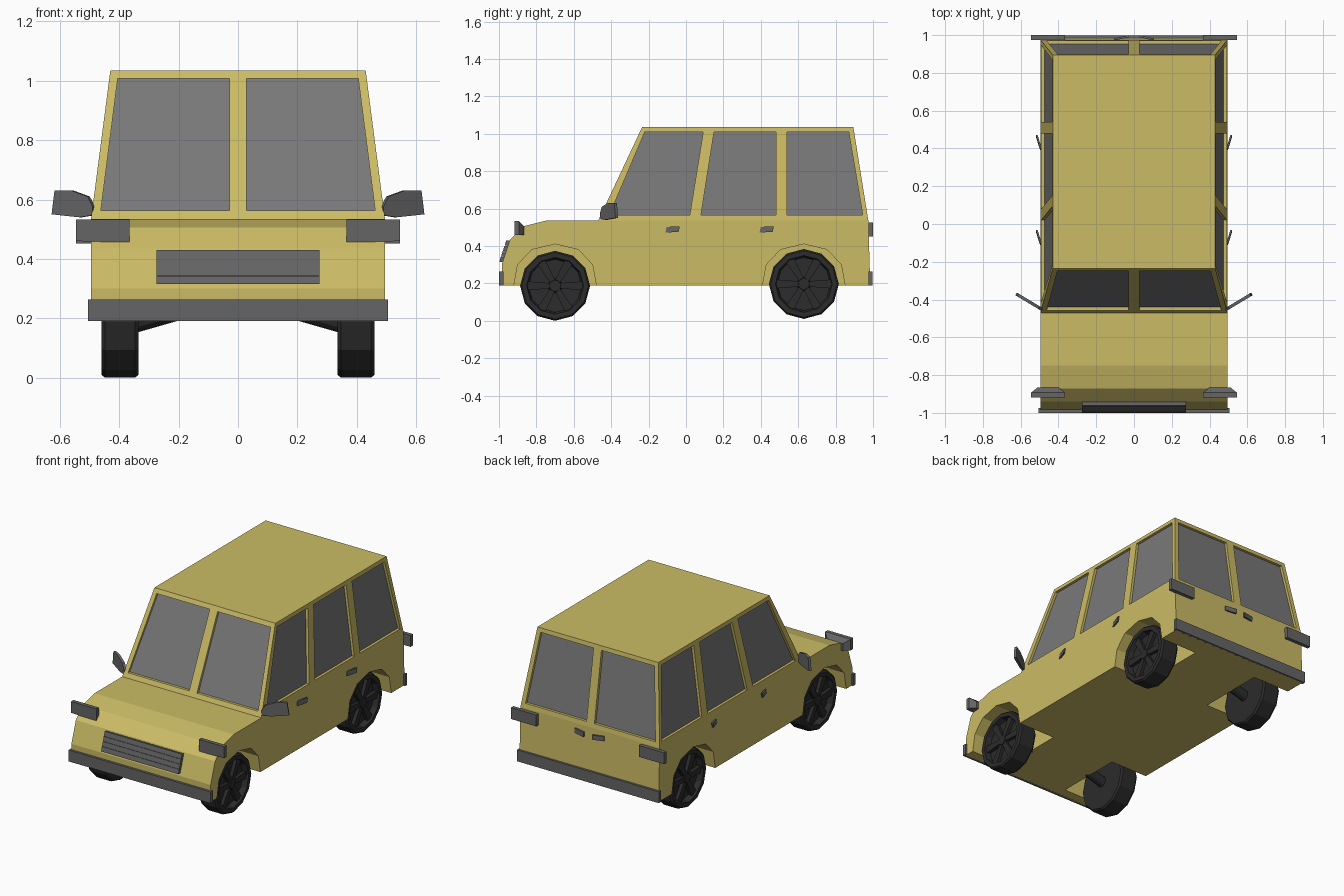
import bpy, bmesh
from math import sin, cos, pi

if "Cube" in bpy.data.objects:
    bpy.data.objects.remove(bpy.data.objects["Cube"])


def material(name, r, g, b):
    m = bpy.data.materials.new(name)
    m.diffuse_color = (r, g, b, 1)
    m.use_nodes = True
    m.node_tree.nodes["Principled BSDF"].inputs["Base Color"].default_value = m.diffuse_color
    return m


PAINT = material("paint", 0.60, 0.50, 0.13)
TRIM = material("trim", 0.13, 0.13, 0.13)
GLASS = material("glass", 0.19, 0.19, 0.19)
RUBBER = material("rubber", 0.025, 0.025, 0.025)


def build(name, solids, mat=None):
    """One object from solids, each lofted between two matching loops."""
    bm = bmesh.new()
    for a, b in solids:
        va = [bm.verts.new(p) for p in a]
        vb = [bm.verts.new(p) for p in b]
        n = len(va)
        bm.faces.new(va)
        bm.faces.new(vb[::-1])
        for i in range(n):
            j = (i + 1) % n
            bm.faces.new((va[j], va[i], vb[i], vb[j]))
    return finish(name, bm, mat)


def finish(name, bm, mat):
    bmesh.ops.recalc_face_normals(bm, faces=bm.faces[:])
    me = bpy.data.meshes.new(name)
    bm.to_mesh(me)
    bm.free()
    if mat:
        me.materials.append(mat)
    ob = bpy.data.objects.new(name, me)
    bpy.context.collection.objects.link(ob)
    return ob


def shift(loop, dx=0, dy=0, dz=0):
    return [(x + dx, y + dy, z + dz) for x, y, z in loop]


def flip(solid):
    return tuple([(-x, y, z) for x, y, z in loop] for loop in solid)


def both(solids):
    return solids + [flip(s) for s in solids]


def box(x0, x1, y0, y1, z0, z1):
    a = [(x0, y0, z0), (x1, y0, z0), (x1, y0, z1), (x0, y0, z1)]
    return a, shift(a, dy=y1 - y0)


def side_prism(profile, x0, x1):
    return [(x0, y, z) for y, z in profile], [(x1, y, z) for y, z in profile]


def cut(ob, cutter):
    mod = ob.modifiers.new("cut", 'BOOLEAN')
    mod.object = cutter
    mod.solver = 'EXACT'
    bpy.context.view_layer.objects.active = ob
    bpy.ops.object.modifier_apply(modifier=mod.name)
    bpy.data.objects.remove(cutter)


# Lower body with four wheel wells
WHEELS = [("front", -0.70, 0.187), ("rear", 0.63, 0.197)]
profile = [(-0.985, 0.19), (-0.985, 0.30), (-0.94, 0.435), (-0.87, 0.505), (-0.75, 0.535),
           (0.975, 0.535), (0.985, 0.19)]
body = build("body", [side_prism(profile, -0.495, 0.495)], PAINT)
arch = [(-0.225, 0.15), (-0.22, 0.19), (-0.20, 0.30), (-0.125, 0.38), (0, 0.41),
        (0.125, 0.38), (0.20, 0.30), (0.22, 0.19), (0.225, 0.15)]
wells = [side_prism([(cy + y, z) for y, z in arch], 0.23, 0.6) for _, cy, _ in WHEELS]
cut(body, build("well_cutter", both(wells)))

# Cabin with recessed window openings
Z0, Z1 = 0.535, 1.035
base = [(-0.495, -0.47, Z0), (0.495, -0.47, Z0), (0.495, 0.975, Z0), (-0.495, 0.975, Z0)]
roof = [(-0.43, -0.235, Z1), (0.43, -0.235, Z1), (0.43, 0.895, Z1), (-0.43, 0.895, Z1)]
cabin = build("cabin", [(base, roof)], PAINT)

side_windows = [
    [(-0.41, 0.565), (0.02, 0.565), (0.092, 1.01), (-0.22, 1.01)],
    [(0.08, 0.565), (0.48, 0.565), (0.48, 1.01), (0.15, 1.01)],
    [(0.54, 0.565), (0.945, 0.565), (0.87, 1.01), (0.54, 1.01)],
]
end_window = [(0.028, 0.563), (0.462, 0.563), (0.405, 1.008), (0.028, 1.008)]
panes = [([(0.495 - 0.13 * (z - Z0), y, z) for y, z in w], (1, 0)) for w in side_windows]
panes.append(([(x, -0.47 + 0.47 * (z - Z0), z) for x, z in end_window], (0, -1)))
panes.append(([(x, 0.975 - 0.16 * (z - Z0), z) for x, z in end_window], (0, 1)))


def pane_solids(inner, outer):
    return both([(shift(p, nx * inner, ny * inner), shift(p, nx * outer, ny * outer))
                 for p, (nx, ny) in panes])


cut(cabin, build("window_cutter", pane_solids(-0.02, 0.03)))
build("windows", pane_solids(-0.022, -0.017), GLASS)

# Bumpers
build("front_bumper", [box(-0.505, 0.505, -1.0, -0.975, 0.19, 0.263)], TRIM)
build("rear_bumper", [box(-0.505, 0.505, 0.975, 0.997, 0.19, 0.263)], TRIM)

# Lights
lamp_front = [(0.365, -0.918, 0.455), (0.545, -0.918, 0.46),
              (0.545, -0.918, 0.533), (0.365, -0.918, 0.533)]
lamp_mid = shift(lamp_front, dy=0.025)
lamp_back = [(0.40, -0.865, 0.46), (0.51, -0.865, 0.46), (0.51, -0.865, 0.505), (0.40, -0.865, 0.505)]
build("headlights", both([(lamp_front, lamp_mid), (lamp_mid, lamp_back)]), TRIM)
build("tail_lights", both([box(0.365, 0.545, 0.975, 1.0, 0.452, 0.525)]), TRIM)

# Grille with four angled slats
slats = [side_prism([(-0.985, 0.315), (-0.948, 0.43), (-0.93, 0.42), (-0.965, 0.315)], -0.275, 0.275)]
for i in range(4):
    y, z = -0.998 + 0.0095 * i, 0.315 + 0.029 * i
    slats.append(side_prism([(y, z), (y + 0.008, z + 0.028), (y + 0.04, z + 0.024), (y + 0.03, z)],
                            -0.275, 0.275))
build("grille", slats, TRIM)

# Door handles, angled outward towards the back
handles = []
for y in (-0.11, 0.393):
    a = [(0.488, y, 0.472), (0.488, y + 0.006, 0.502), (0.51, y + 0.077, 0.505), (0.51, y + 0.07, 0.475)]
    handles.append((a, shift(a, dx=0.01)))
build("side_door_handles", both(handles), TRIM)
a = [(0.03, 0.988, 0.472), (0.03, 0.988, 0.502), (0.105, 0.972, 0.505), (0.105, 0.972, 0.475)]
build("rear_door_handles", both([(a, shift(a, dy=0.011))]), TRIM)

# Wing mirrors
outline = [(0.49, 0.577), (0.507, 0.61), (0.564, 0.631), (0.618, 0.631),
           (0.628, 0.55), (0.534, 0.54), (0.49, 0.547)]
a = [(x, -0.46 + 0.6 * (x - 0.49), z) for x, z in outline]
build("wing_mirrors", both([(a, shift(a, dx=-0.008, dy=0.014))]), TRIM)


# Wheels: twelve-sided tyre with dished face, spokes and hub
def ring(x, r, cy, cz, n=12):
    return [(x, cy + r * sin(2 * pi * i / n), cz - r * cos(2 * pi * i / n)) for i in range(n)]


def wheel(name, cy, cz, s):
    bm = bmesh.new()
    section = [(0.335, 0.178), (0.347, 0.187), (0.448, 0.187), (0.46, 0.178),
               (0.46, 0.152), (0.425, 0.142)]
    loops = [[bm.verts.new((s * x, y, z)) for x, y, z in ring(x, r, cy, cz)] for x, r in section]
    for p, q in zip(loops, loops[1:]):
        for i in range(12):
            j = (i + 1) % 12
            bm.faces.new((p[i], p[j], q[j], q[i]))
    bm.faces.new(loops[0])
    bm.faces.new(loops[-1])
    finish(name + "_tyre", bm, RUBBER)

    solids = [(ring(0.42, 0.04, cy, cz), ring(0.452, 0.03, cy, cz))]
    for k in range(6):
        t = pi / 3 * k
        quad = [(0.02, -0.014), (0.15, -0.024), (0.15, 0.024), (0.02, 0.014)]
        face = [(0.447, cy + u * cos(t) - v * sin(t), cz + u * sin(t) + v * cos(t)) for u, v in quad]
        solids.append((shift(face, dx=-0.024), face))
    # Axle stub rising into the body
    solids.append((ring(0.34, 0.035, cy, cz), ring(0.20, 0.035, cy, cz + 0.04)))
    build(name + "_spokes_and_axle", solids if s > 0 else [flip(q) for q in solids], RUBBER)


for end, cy, cz in WHEELS:
    for side, s in (("right", 1), ("left", -1)):
        wheel(f"{end}_{side}_wheel", cy, cz, s)
